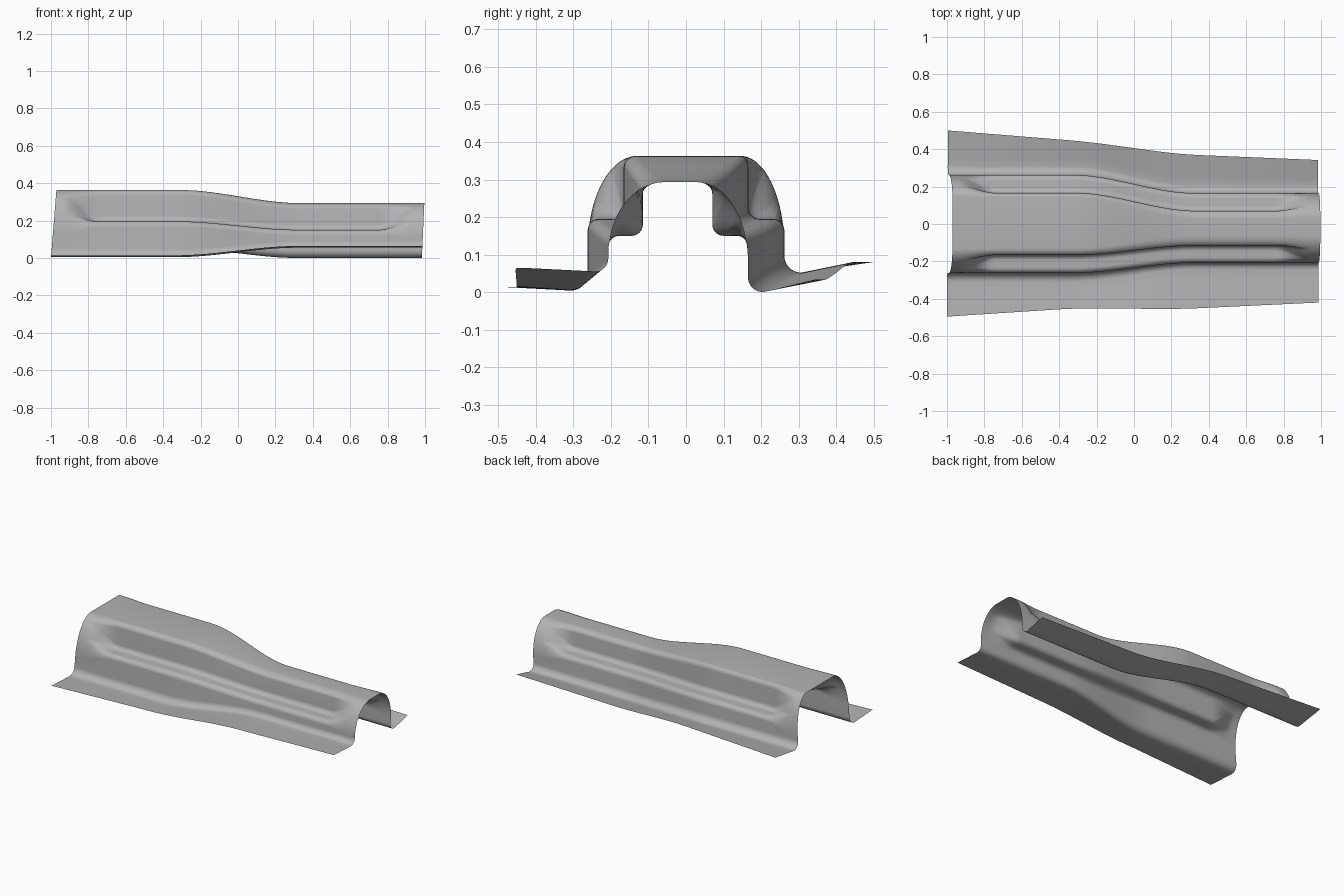
import bpy, bmesh
from math import sin, cos, pi

cube = bpy.data.objects.get("Cube")
if cube:
    bpy.data.objects.remove(cube)

STATIONS = 120   # cross-sections along the length
ARC = 8          # steps per rounded corner


def mix(a, b, t):
    return a + (b - a) * t


def smooth(a, b, x):
    t = min(1, max(0, (x - a) / (b - a)))
    return t * t * (3 - 2 * t)


def corner(cy, cz, ry, rz, start, end):
    """Points of an elliptical corner, angles in quarter turns from straight up."""
    out = []
    for i in range(ARC + 1):
        a = mix(start, end, i / ARC) * pi / 2
        out.append((cy + ry * sin(a), cz + rz * cos(a)))
    return out


# Each side, as (wide end, narrow end); y is measured outward from the middle
BACK = dict(side=1, crown=(.145, .03), groove=(.166, .07), wall=(.262, .165),
            top=(.363, .293), shelf=(.195, .15), spring=(.12, .085),
            flange=(.052, 0), lip=(.08, .033), fillet=(.045, .04),
            edge=((-1, .5), (-.25, .44), (.25, .373), (1, .342)))
FRONT = dict(side=-1, crown=(.13, .06), groove=(.166, .115), wall=(.262, .207),
             top=(.363, .293), shelf=(.195, .15), spring=(.12, .1),
             flange=(.004, .055), lip=(.014, .064), fillet=(.045, .035),
             edge=((-1, .495), (-.3, .45), (.25, .455), (1, .42)))


def edge_at(path, u):
    """Outer flange edge, with softened bends."""
    total = 0
    for k in range(-2, 3):
        v = min(1, max(-1, u + k * .05)) if abs(u) < .85 else u
        for (x0, y0), (x1, y1) in zip(path, path[1:]):
            if x0 <= v <= x1:
                total += mix(y0, y1, (v - x0) / (x1 - x0))
                break
    return total / 5


def half_section(s, u):
    t = smooth(-.33, .33, u)
    p = {k: mix(*s[k], t) for k in ("crown", "groove", "wall", "top", "shelf",
                                    "spring", "flange", "lip", "fillet")}
    crown, groove, wall, top = p["crown"], p["groove"], p["wall"], p["top"]
    shelf, spring, flange, r = p["shelf"], p["spring"], p["flange"], p["fillet"]
    b = .03

    # Side wall with the pressed-in groove
    pressed = corner(groove - (groove - crown), top - b, groove - crown, b, 0, 1)
    pressed += corner(groove + b, shelf + b, b, b, 3, 2)
    pressed += corner(wall - b, shelf - b, b, b, 0, 1)
    # Plain arched side wall, used at the two ends
    last = len(pressed) - 1
    plain = [(crown + (wall - crown) * sin(i / last * pi / 2),
              spring + (top - spring) * cos(i / last * pi / 2))
             for i in range(last + 1)]
    w = smooth(-.96, -.76, u) * (1 - smooth(.76, .95, u))
    pts = [(mix(a[0], c[0], w), mix(a[1], c[1], w)) for a, c in zip(plain, pressed)]

    # Foot fillet and flange
    pts += corner(wall + r, flange + r, r, r, 3, 2)
    outer = edge_at(s["edge"], u)
    for k in (1, 2, 3, 4):
        pts.append((mix(wall + r, outer, k / 4), mix(flange, p["lip"], k / 4)))
    return [(s["side"] * y, z) for y, z in pts]


# Tunnel panel: one sheet lofted through the cross-sections
bm = bmesh.new()
rows = []
for i in range(STATIONS + 1):
    f = i / STATIONS
    u = 2 * f - 1
    section = half_section(FRONT, u)[::-1] + half_section(BACK, u)
    rows.append([bm.verts.new((mix(-1 + .08 * z, .983 + .045 * z, f), y, z))
                 for y, z in section])
for r0, r1 in zip(rows, rows[1:]):
    for j in range(len(r0) - 1):
        bm.faces.new((r0[j], r1[j], r1[j + 1], r0[j + 1]))
mesh = bpy.data.meshes.new("tunnel_panel")
bm.to_mesh(mesh)
bm.free()
panel = bpy.data.objects.new("tunnel_panel", mesh)
bpy.context.collection.objects.link(panel)

# Bare metal grey
grey = bpy.data.materials.new("metal_grey")
grey.use_nodes = True
colour = (.45, .45, .45, 1)
grey.diffuse_color = colour
grey.node_tree.nodes["Principled BSDF"].inputs["Base Color"].default_value = colour
mesh.materials.append(grey)

bpy.context.view_layer.objects.active = panel
panel.select_set(True)
bpy.ops.object.shade_smooth_by_angle(angle=pi / 3)
